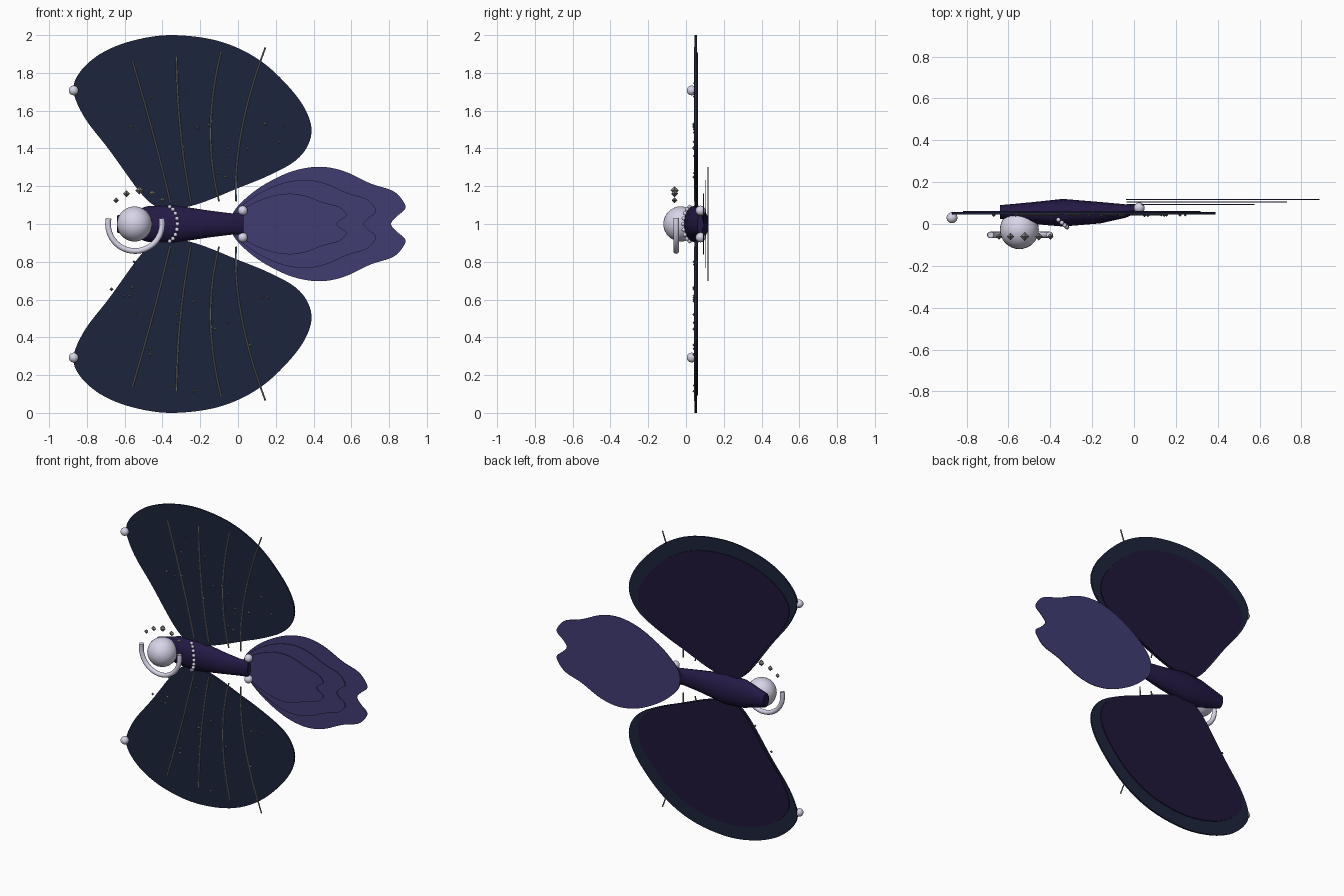
import bpy, bmesh, math
from mathutils import Vector

if "Cube" in bpy.data.objects:
    bpy.data.objects.remove(bpy.data.objects["Cube"])


def mat(name, rgb):
    m = bpy.data.materials.new(name)
    m.diffuse_color = (*rgb, 1)
    m.use_nodes = True
    m.node_tree.nodes["Principled BSDF"].inputs["Base Color"].default_value = m.diffuse_color
    return m


NAVY = mat("navy", (0.012, 0.018, 0.045))
PLUM = mat("plum", (0.014, 0.008, 0.042))
BODY = mat("violet", (0.018, 0.010, 0.06))
TAIL = mat("indigo", (0.052, 0.045, 0.17))
PEARL = mat("pearl", (0.68, 0.66, 0.80))
GREY = mat("pewter", (0.20, 0.20, 0.19))


def finish(bm, name, material, smooth=True):
    bmesh.ops.recalc_face_normals(bm, faces=bm.faces)
    me = bpy.data.meshes.new(name)
    bm.to_mesh(me)
    bm.free()
    ob = bpy.data.objects.new(name, me)
    bpy.context.collection.objects.link(ob)
    me.materials.append(material)
    if smooth:
        bpy.ops.object.select_all(action='DESELECT')
        ob.select_set(True)
        bpy.context.view_layer.objects.active = ob
        bpy.ops.object.shade_smooth_by_angle(angle=math.radians(35))
    return ob


def rounded(pts, n=6):
    """Closed smooth outline through the points."""
    out = []
    k = len(pts)
    for i in range(k):
        a, b, c, d = (Vector(pts[(i + j) % k]) for j in (-1, 0, 1, 2))
        for s in range(n):
            t = s / n
            out.append(0.5 * (2 * b + (c - a) * t + (2 * a - 5 * b + 4 * c - d) * t * t
                              + (3 * b - a - 3 * c + d) * t ** 3))
    return out


def slab(name, outline, y0, y1, material):
    bm = bmesh.new()
    f = bm.faces.new([bm.verts.new((p[0], y0, p[1])) for p in outline])
    ext = bmesh.ops.extrude_face_region(bm, geom=[f])
    vs = [v for v in ext["geom"] if isinstance(v, bmesh.types.BMVert)]
    bmesh.ops.translate(bm, verts=vs, vec=(0, y1 - y0, 0))
    return finish(bm, name, material)


def ball(name, loc, r, seg=24):
    bm = bmesh.new()
    bmesh.ops.create_uvsphere(bm, u_segments=seg, v_segments=seg // 2, radius=r)
    bmesh.ops.translate(bm, verts=bm.verts, vec=loc)
    return finish(bm, name, PEARL)


def gem(name, loc, r):
    bm = bmesh.new()
    bmesh.ops.create_uvsphere(bm, u_segments=4, v_segments=2, radius=r)
    bmesh.ops.translate(bm, verts=bm.verts, vec=loc)
    return finish(bm, name, GREY, False)


def loft(name, rings, material):
    bm = bmesh.new()
    loops = [[bm.verts.new(p) for p in r] for r in rings]
    for a, b in zip(loops, loops[1:]):
        for i in range(len(a)):
            j = (i + 1) % len(a)
            bm.faces.new((a[i], a[j], b[j], b[i]))
    bm.faces.new(loops[0])
    bm.faces.new(loops[-1])
    return finish(bm, name, material)


def tube(name, path, r, sides, material):
    """Round tube along a path lying in the front plane."""
    rings = []
    for i, p in enumerate(path):
        t = (path[min(i + 1, len(path) - 1)] - path[max(i - 1, 0)]).normalized()
        side = t.cross(Vector((0, 1, 0)))
        angs = [2 * math.pi * k / sides for k in range(sides)]
        rings.append([p + r * (math.cos(a) * side + math.sin(a) * Vector((0, 1, 0))) for a in angs])
    return loft(name, rings, material)


# Wings, back panels, veins and tip pearls, mirrored about z = 1
WING = [(-.87, 1.70), (-.84, 1.80), (-.73, 1.90), (-.56, 1.97), (-.345, 2.0), (-.09, 1.965),
        (.125, 1.86), (.30, 1.69), (.38, 1.55), (.38, 1.44), (.31, 1.34), (.17, 1.26),
        (0, 1.19), (-.2, 1.11), (-.35, 1.075), (-.43, 1.09), (-.52, 1.17), (-.68, 1.39), (-.81, 1.56)]
VEINS = [[(-.56, 1.865), (-.45, 1.48), (-.36, 1.12)], [(-.325, 1.885), (-.305, 1.5), (-.25, 1.12)],
         [(-.09, 1.91), (-.145, 1.5), (-.10, 1.12)], [(.145, 1.935), (.02, 1.5), (-.01, 1.12)]]
for side, s in (("upper", 1), ("lower", -1)):
    def flip(p):
        return (p[0], 1 + s * (p[1] - 1))
    slab(side + "_wing", [flip(p) for p in rounded(WING)], .046, .057, NAVY)
    panel = [(-.33 + .9 * (p[0] + .33), 1.09 + .9 * (p[1] - 1.09)) for p in rounded(WING)]
    slab(side + "_wing_panel", [flip(p) for p in panel], .055, .063, PLUM)
    for i, (a, m, b) in enumerate(VEINS):
        a, m, b = (Vector((q[0], .045, q[1])) for q in map(flip, (a, m, b)))
        c = 2 * m - (a + b) / 2
        path = [a * (1 - t) ** 2 + c * 2 * t * (1 - t) + b * t * t for t in [k / 14 for k in range(15)]]
        tube(f"{side}_vein_{i}", path, .0045, 6, GREY)
    ball(side + "_tip_pearl", (-.87, .03, 1 + s * .707), .026)
    ball(side + "_tail_pearl", (.025, .077, 1 + s * .071), .026)

# Speckles on the wing fronts
SPECKS = [(-.42, 1.745), (-.455, 1.675), (-.565, 1.515), (-.505, 1.50), (-.45, 1.515), (-.29, 1.405),
          (-.28, 1.695), (-.215, 1.51), (-.155, 1.525), (-.11, 1.485), (-.105, 1.27), (-.065, 1.25),
          (-.06, 1.36), (-.05, 1.40), (.145, 1.53), (.245, 1.515), (.22, 1.435), (.05, 1.40),
          (-.345, .785), (-.55, .80), (-.67, .655), (-.605, .62), (-.575, .62), (-.56, .665),
          (-.54, .525), (-.235, .59), (-.325, .52), (-.32, .475), (-.465, .34), (-.465, .31),
          (-.335, .145), (-.235, .115), (-.12, .445), (-.055, .48), (.07, .60), (.065, .36),
          (.13, .61), (.155, .61)]
for i, (x, z) in enumerate(SPECKS):
    gem(f"speck_{i}", (x, .043, z), .007 + .0015 * (i % 3))

# Body: x, half height, front y, back y
SECTIONS = [(-.64, .045, .025, .09), (-.48, .094, .0, .105), (-.34, .1, -.012, .12),
            (-.16, .072, .003, .105), (-.04, .057, .03, .094), (.03, .055, .06, .09)]
loft("body", [[(x, (f + b) / 2 + (b - f) / 2 * math.cos(a), 1 + h * math.sin(a))
               for a in [2 * math.pi * k / 16 for k in range(16)]] for x, h, f, b in SECTIONS], BODY)

# Layered notched tail
HALF = [(-.03, .05), (.04, .135), (.15, .215), (.29, .28), (.43, .303), (.56, .28), (.70, .215),
        (.82, .175), (.875, .12), (.885, .08), (.84, .04)]
FAN = rounded(HALF + [(.81, 0)] + [(x, -z) for x, z in reversed(HALF)], 5)
for i, (sx, sz, y) in enumerate([(1, 1, .117), (.83, .77, .105), (.66, .53, .093)]):
    slab(f"tail_layer_{i}", [(-.03 + sx * (p[0] + .03), 1 + sz * p[1]) for p in FAN], y - .002, y + .002, TAIL)

# Head and crescent collar
ball("head", (-.548, -.027, 1), .093, 32)
arc = [math.radians(168 + 204 * k / 32) for k in range(33)]
tube("crescent", [Vector((-.545 + .143 * math.cos(a), -.052, 1 + .143 * math.sin(a))) for a in arc],
     .015, 12, PEARL)

# Crown gems
for i, (x, z, r) in enumerate([(-.645, 1.125, .015), (-.59, 1.16, .018), (-.522, 1.178, .022),
                               (-.455, 1.162, .018), (-.40, 1.127, .015)]):
    gem(f"crown_gem_{i}", (x, -.06, z), r)

# Necklace beads
for i in range(9):
    a = math.radians(-72 + 18 * i)
    ball(f"necklace_bead_{i}", (-.38 + .06 * math.cos(a), .035 - .05 * math.cos(a),
                                1 + .096 * math.sin(a)), .011, 12)
